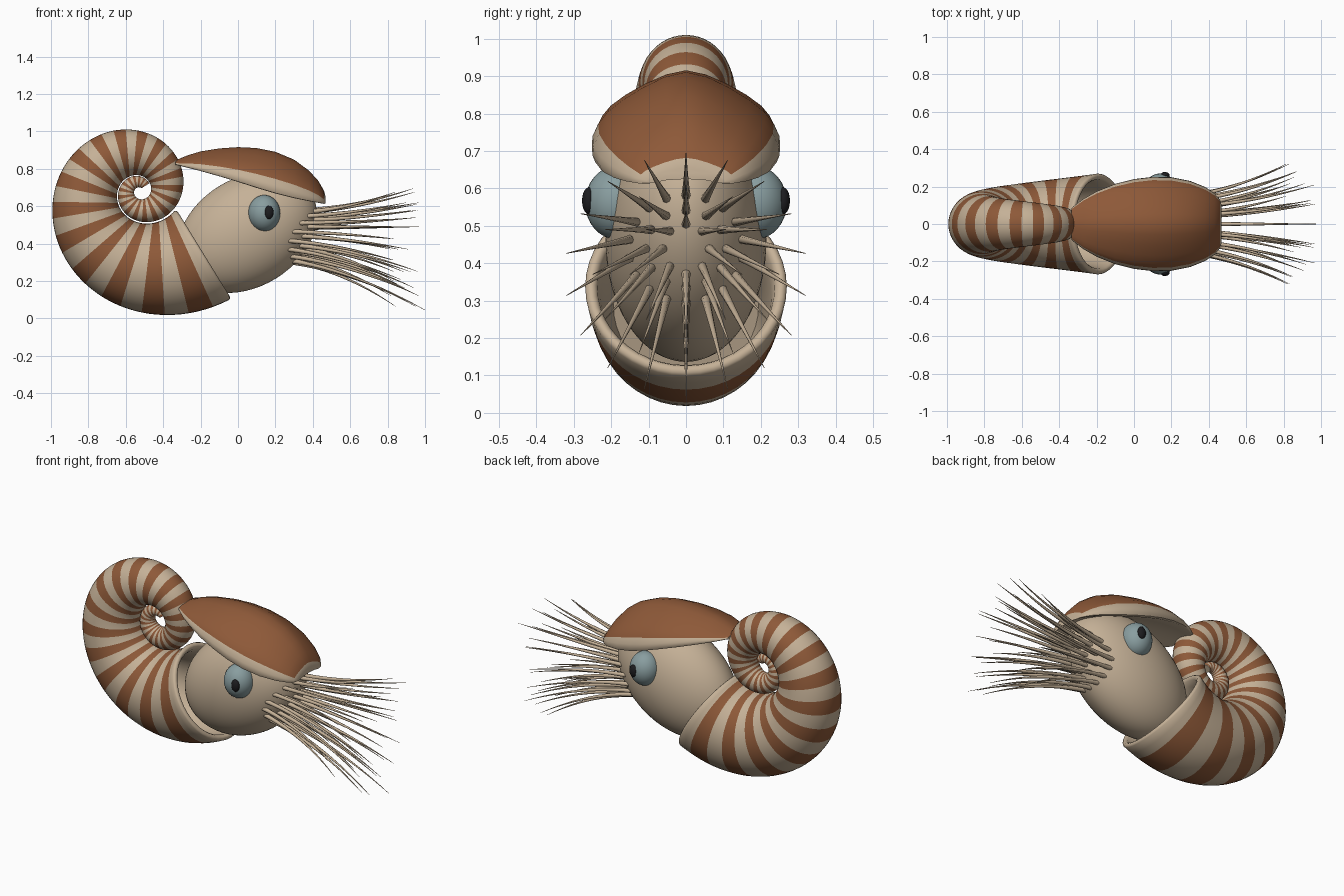
import bpy, bmesh, math, random
from mathutils import Vector, Matrix

if "Cube" in bpy.data.objects:
    bpy.data.objects.remove(bpy.data.objects["Cube"])

random.seed(4)


def material(name, rgb):
    m = bpy.data.materials.new(name)
    m.diffuse_color = (*rgb, 1)
    m.use_nodes = True
    m.node_tree.nodes["Principled BSDF"].inputs["Base Color"].default_value = m.diffuse_color
    return m


TAN = material("cream", (0.56, 0.44, 0.31))
BROWN = material("rust_brown", (0.27, 0.10, 0.04))
BLUE = material("grey_blue", (0.25, 0.34, 0.35))
BLACK = material("near_black", (0.012, 0.012, 0.014))


def loft(bm, rings, rule=None, cap_start=True, cap_end=True):
    """Skin a row of closed rings; rule(ring, column) gives the material index."""
    vs = [[bm.verts.new(p) for p in ring] for ring in rings]
    n = len(rings[0])
    for i in range(len(vs) - 1):
        for j in range(n):
            k = (j + 1) % n
            f = bm.faces.new((vs[i][j], vs[i][k], vs[i + 1][k], vs[i + 1][j]))
            f.material_index = rule(i, j) if rule else 0
    if cap_start:
        bm.faces.new(vs[0])
    if cap_end:
        bm.faces.new(vs[-1])


def finish(name, bm, mats, angle=40):
    bmesh.ops.recalc_face_normals(bm, faces=bm.faces)
    me = bpy.data.meshes.new(name)
    bm.to_mesh(me)
    bm.free()
    for m in mats:
        me.materials.append(m)
    ob = bpy.data.objects.new(name, me)
    bpy.context.collection.objects.link(ob)
    bpy.ops.object.select_all(action='DESELECT')
    ob.select_set(True)
    bpy.context.view_layer.objects.active = ob
    bpy.ops.object.shade_smooth_by_angle(angle=math.radians(angle))
    return ob


def ellipsoid(name, centre, radii, mat, tilt=0.0, seg=40):
    bm = bmesh.new()
    bmesh.ops.create_uvsphere(bm, u_segments=seg, v_segments=seg // 2, radius=1)
    mtx = (Matrix.Translation(centre) @ Matrix.Rotation(-tilt, 4, 'Y')
           @ Matrix.Diagonal((*radii, 1)))
    bmesh.ops.transform(bm, matrix=mtx, verts=bm.verts)
    return finish(name, bm, [mat])


# Coiled shell: logarithmic spiral tube with a rounded lip and an inner wall
GROW, STEP, START = 0.221, math.radians(3.5), math.radians(-46)
PITCH = math.atan(GROW)


def shell_ring(back, scale=1.0, forward=0.0, n=44):
    a = START - back
    r = 0.477 * math.exp(-GROW * back)
    out = Vector((math.cos(a - PITCH), 0, math.sin(a - PITCH)))
    along = Vector((-out.z, 0, out.x))
    c = Vector((-0.525 + r * math.cos(a), 0, 0.68 + r * math.sin(a))) + along * forward
    ring = []
    for j in range(n):
        t = 2 * math.pi * j / n
        ring.append(c + out * (0.585 * r * scale * math.cos(t))
                    + Vector((0, 0.565 * r * scale * math.sin(t), 0)))
    return ring


inside = [shell_ring(STEP * i, 0.87) for i in range(14, 0, -2)]
lip = [shell_ring(0, s, f) for s, f in ((0.88, 0.0), (0.91, 0.01), (0.95, 0.013), (0.985, 0.008))]
outside = [shell_ring(STEP * i) for i in range(181)]
first = len(inside) + len(lip)
bm = bmesh.new()
loft(bm, inside + lip + outside,
     lambda i, j: 1 if i >= first + 2 and (i - first - 2) % 6 < 3 else 0)
finish("shell", bm, [TAN, BROWN], 50)

# Head: tilted ellipsoid that plugs the shell opening
HEAD, TILT = Vector((0.05, 0, 0.46)), math.radians(31.5)
RAD = (0.40, 0.215, 0.29)
ellipsoid("head", HEAD, RAD, TAN, TILT, 56)


def head_front(y, z):
    """Foremost x of the head surface at the given y and z."""
    c, s, dz = math.cos(TILT), math.sin(TILT), z - HEAD.z
    qa = (c / RAD[0]) ** 2 + (s / RAD[2]) ** 2
    qb = 2 * dz * c * s * (1 / RAD[0] ** 2 - 1 / RAD[2] ** 2)
    qc = dz * dz * ((s / RAD[0]) ** 2 + (c / RAD[2]) ** 2) + (y / RAD[1]) ** 2 - 1
    return HEAD.x + (-qb + math.sqrt(max(qb * qb - 4 * qa * qc, 0))) / (2 * qa)


# Eyes with raised pupils on both sides
for side, label in ((-1, "near"), (1, "far")):
    ellipsoid("eye_" + label, (0.14, side * 0.185, 0.562), (0.086, 0.085, 0.098), BLUE, 0, 32)
    ellipsoid("pupil_" + label, (0.165, side * 0.26, 0.567), (0.025, 0.018, 0.036), BLACK, 0, 20)

# Hood: x, half width, top z, rim z at each station
stations = [(-0.335, 0.085, 0.845, 0.822), (-0.27, 0.135, 0.872, 0.806),
            (-0.2, 0.175, 0.893, 0.788), (-0.1, 0.215, 0.909, 0.76),
            (0.0, 0.24, 0.916, 0.73), (0.1, 0.252, 0.911, 0.698),
            (0.2, 0.25, 0.891, 0.668), (0.3, 0.23, 0.849, 0.643),
            (0.38, 0.198, 0.79, 0.627), (0.43, 0.165, 0.735, 0.618),
            (0.46, 0.13, 0.682, 0.613), (0.467, 0.105, 0.655, 0.614)]
half = [(0.22, 0.94), (0.45, 0.81), (0.67, 0.65), (0.84, 0.49), (0.93, 0.35),
        (0.99, 0.2), (1.0, 0.09), (0.97, 0.01), (0.9, 0.0), (0.5, 0.2)]
profile = [(0, 1.0)] + half + [(0, 0.28)] + [(-y, h) for y, h in reversed(half)]
rings = [[Vector((x, y * w, zr + h * (zt - zr))) for y, h in profile]
         for x, w, zt, zr in stations]
N = len(profile)
bm = bmesh.new()
loft(bm, rings, lambda i, j: 1 if (j < 5 or j >= N - 5) and i < len(rings) - 2 else 0)
finish("hood", bm, [TAN, BROWN], 45)


# Tentacles: three nested rings of tapering arms that flare outward
def tentacle(bm, base, tip, radius, n=8, steps=12):
    pts = []
    for i in range(steps + 1):
        t = i / steps
        f = 0.45 * t + 0.55 * t * t
        pts.append(Vector((base.x + (tip.x - base.x) * t,
                           base.y + (tip.y - base.y) * f,
                           base.z + (tip.z - base.z) * f)))
    rows = []
    for i, p in enumerate(pts):
        d = (pts[min(i + 1, steps)] - pts[max(i - 1, 0)]).normalized()
        u = d.cross(Vector((0, 0, 1))).normalized()
        v = u.cross(d)
        r = radius * (1 - 0.93 * (i / steps) ** 1.1)
        rows.append([p + u * (r * math.cos(2 * math.pi * k / n))
                     + v * (r * math.sin(2 * math.pi * k / n)) for k in range(n)])
    loft(bm, rows)


bm = bmesh.new()
# count, base half width, base half height, tip half width, tip half height
for count, by, bz, ty, tz in ((18, 0.15, 0.14, 0.325, 0.325),
                              (12, 0.105, 0.10, 0.25, 0.24),
                              (8, 0.06, 0.065, 0.15, 0.17)):
    for i in range(count):
        a = -math.pi / 2 + 2 * math.pi * i / count
        y, z = by * math.cos(a), 0.44 + bz * math.sin(a)
        base = Vector((head_front(y, z) - 0.02, y, z))
        reach = 1.0 if i == 0 and count == 18 else random.uniform(0.8, 0.98)
        tip = Vector((reach, ty * math.cos(a), 0.37 + tz * math.sin(a)))
        tentacle(bm, base, tip, 0.0125)
finish("tentacles", bm, [TAN], 60)
